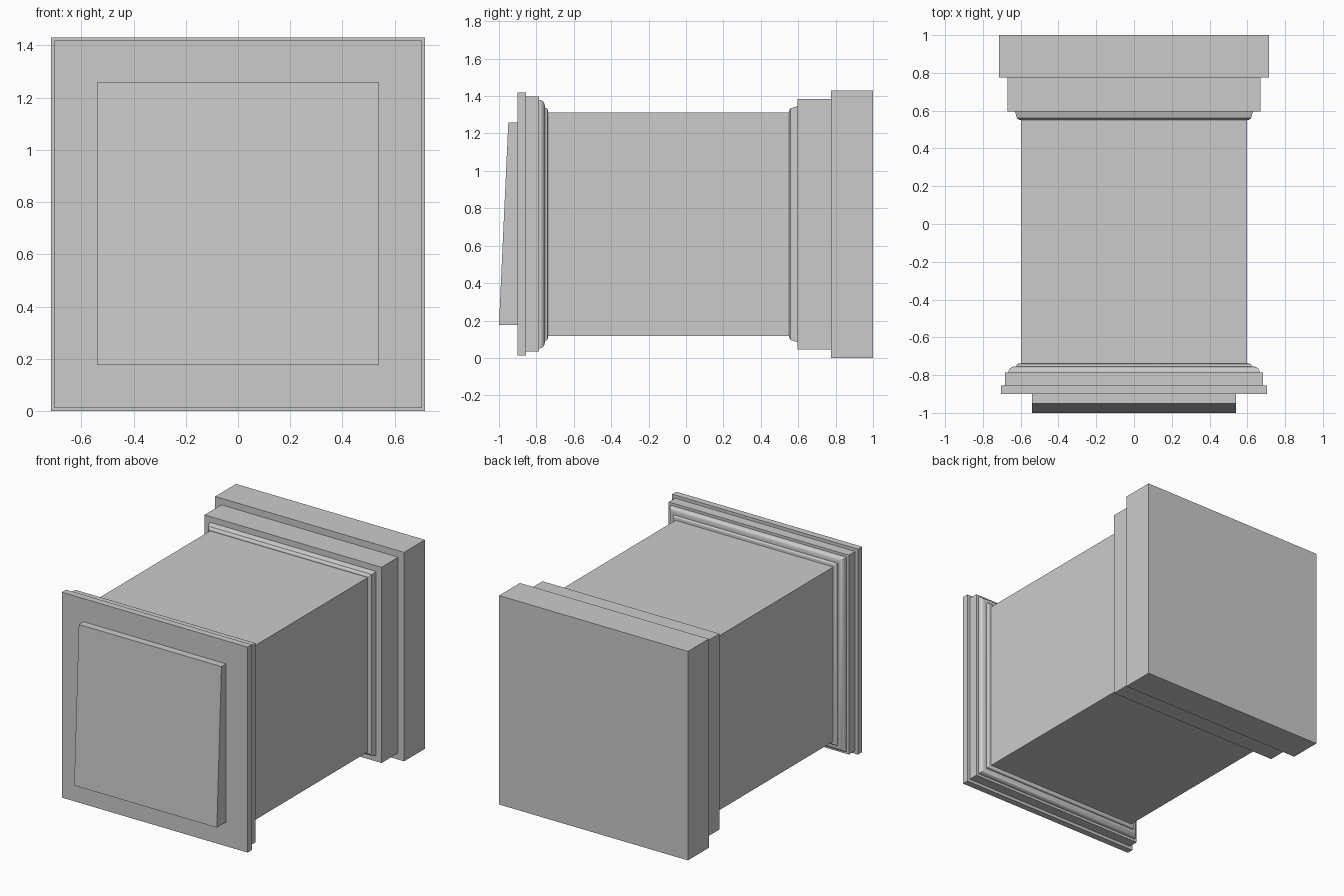
import bpy, bmesh, math

if "Cube" in bpy.data.objects:
    bpy.data.objects.remove(bpy.data.objects["Cube"])

CZ = 0.715  # height of the central axis


def finish(name, bm):
    bmesh.ops.recalc_face_normals(bm, faces=bm.faces)
    mesh = bpy.data.meshes.new(name)
    bm.to_mesh(mesh)
    bm.free()
    obj = bpy.data.objects.new(name, mesh)
    bpy.context.collection.objects.link(obj)
    return obj


def square_sweep(name, profile):
    """Sweep (y, half width) points around the square axis and cap both ends."""
    bm = bmesh.new()
    rings = [[bm.verts.new((sx * r, y, CZ + sz * r))
              for sx, sz in ((-1, -1), (1, -1), (1, 1), (-1, 1))]
             for y, r in profile]
    for a, b in zip(rings, rings[1:]):
        for i in range(4):
            j = (i + 1) % 4
            bm.faces.new((a[i], a[j], b[j], b[i]))
    bm.faces.new(rings[0])
    bm.faces.new(rings[-1])
    return finish(name, bm)


# Square shaft, running slightly into both end mouldings
square_sweep("shaft", [(-0.76, 0.597), (0.58, 0.597)])

# Stepped base with a small sloped collar
square_sweep("base", [(1.0, 0.715), (0.775, 0.715), (0.775, 0.67), (0.595, 0.67),
                      (0.595, 0.63), (0.56, 0.62), (0.55, 0.605)])

# Front cap: two slabs, a rounded moulding and a fine bead
quarter_round = [(-0.782 + 0.027 * math.sin(t), 0.633 + 0.031 * math.cos(t))
                 for t in (i * math.pi / 12 for i in range(7))]
bead = [(-0.747 + 0.008 * math.sin(t), 0.610 + 0.012 * math.cos(t))
        for t in (i * math.pi / 8 for i in range(5))]
cap = square_sweep("cap", [(-0.90, 0.703), (-0.855, 0.703), (-0.855, 0.682),
                           (-0.787, 0.682), (-0.787, 0.664)] + quarter_round
                   + [(-0.755, 0.622)] + bead)
bpy.context.view_layer.objects.active = cap
cap.select_set(True)
bpy.ops.object.shade_smooth_by_angle(angle=math.radians(30))

# Raised front panel, thicker at the bottom
bm = bmesh.new()
bmesh.ops.create_cube(bm, size=1)
for v in bm.verts:
    top = v.co.z > 0
    front = v.co.y < 0
    v.co = (math.copysign(0.54, v.co.x),
            (-0.95 if top else -1.0) if front else -0.89,
            1.26 if top else 0.177)
finish("front_panel", bm)
